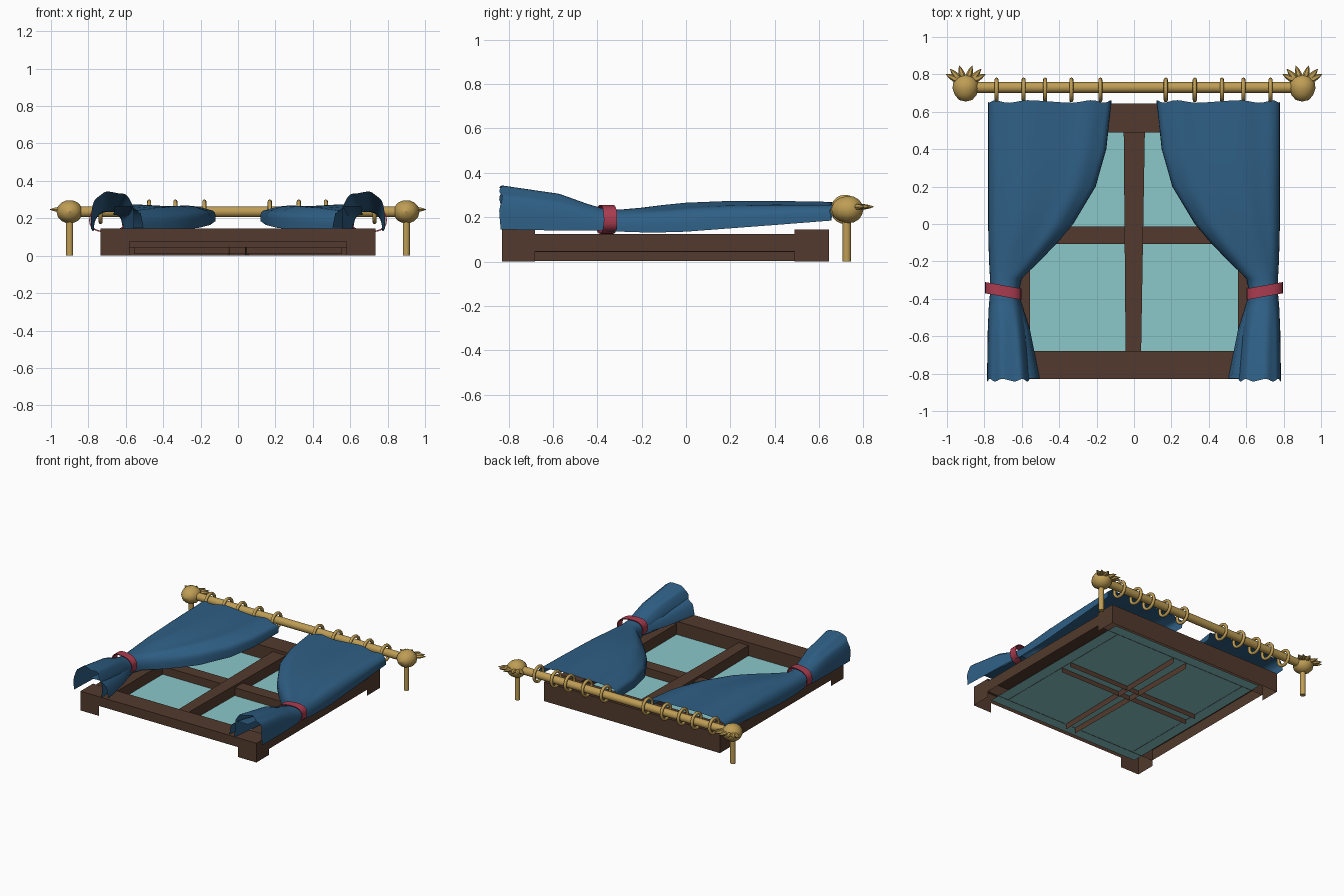
import bpy, bmesh, math
from mathutils import Vector, Matrix

if "Cube" in bpy.data.objects:
    bpy.data.objects.remove(bpy.data.objects["Cube"])


def mat(name, rgb):
    m = bpy.data.materials.new(name)
    m.diffuse_color = (*rgb, 1)
    m.use_nodes = True
    m.node_tree.nodes["Principled BSDF"].inputs["Base Color"].default_value = m.diffuse_color
    return m


BLUE = mat("curtain blue", (0.028, 0.115, 0.235))
BROWN = mat("dark wood", (0.085, 0.042, 0.026))
GOLD = mat("brass gold", (0.52, 0.34, 0.09))
RED = mat("tieback red", (0.40, 0.045, 0.08))
TEAL = mat("glass teal", (0.26, 0.58, 0.59))


def finish(name, bm, material, smooth=None):
    me = bpy.data.meshes.new(name)
    bm.to_mesh(me)
    bm.free()
    ob = bpy.data.objects.new(name, me)
    bpy.context.collection.objects.link(ob)
    me.materials.append(material)
    if smooth:
        bpy.ops.object.select_all(action='DESELECT')
        bpy.context.view_layer.objects.active = ob
        ob.select_set(True)
        bpy.ops.object.shade_smooth_by_angle(angle=math.radians(smooth))
    return ob


def quad(bm, pts, hint):
    f = bm.faces.new([bm.verts.new(p) for p in pts])
    f.normal_update()
    if f.normal.dot(Vector(hint)) < 0:
        f.normal_flip()


def wall_x(bm, x, y0, y1, z0, z1, d):
    quad(bm, [(x, y0, z0), (x, y1, z0), (x, y1, z1), (x, y0, z1)], (d, 0, 0))


def wall_y(bm, y, x0, x1, z0, z1, d):
    quad(bm, [(x0, y, z0), (x1, y, z0), (x1, y, z1), (x0, y, z1)], (0, d, 0))


def top(bm, x0, x1, y0, y1, z):
    quad(bm, [(x0, y0, z), (x1, y0, z), (x1, y1, z), (x0, y1, z)], (0, 0, 1))


def grid(bm, rows, closed=False, flip=False):
    vs = [[bm.verts.new(p) for p in r] for r in rows]
    n = len(vs[0])
    for a, b in zip(vs, vs[1:]):
        for i in range(n if closed else n - 1):
            j = (i + 1) % n
            q = [a[i], a[j], b[j], b[i]]
            bm.faces.new(q[::-1] if flip else q)


GZ = 0.045                      # glass height
W, Y0, Y1 = 0.735, -0.83, 0.645  # frame outline
IX, IY0, IY1 = 0.555, -0.68, 0.49

# window frame: hollow rails, open underneath, with corner feet
bm = bmesh.new()
top(bm, -W, W, IY1, Y1, 0.145)
wall_y(bm, Y1, -W, W, 0, 0.145, 1)
wall_y(bm, IY1, -W, W, GZ - 0.002, 0.145, -1)
top(bm, -W, W, Y0, IY0, 0.145)
wall_y(bm, Y0, -W, W, 0.075, 0.145, -1)
wall_y(bm, IY0, -W, W, GZ - 0.002, 0.145, 1)
for s in (-1, 1):
    top(bm, s * IX, s * W, IY0, IY1, 0.125)
    wall_x(bm, s * W, IY0, IY1, 0.045, 0.125, s)
    wall_x(bm, s * IX, IY0, IY1, GZ - 0.002, 0.125, -s)
    wall_x(bm, s * W, IY1, Y1, 0, 0.145, s)
    wall_x(bm, s * W, Y0, IY0, 0, 0.145, s)
    wall_y(bm, Y0, s * W, s * 0.58, 0, 0.075, -1)
finish("window_frame", bm, BROWN)

# glazing bars: channels poking through the glass
bm = bmesh.new()
quad(bm, [(-0.045, IY0, 0.122), (0.038, IY0, 0.122), (0.058, IY1, 0.122), (-0.055, IY1, 0.122)], (0, 0, 1))
for a, b, d in ((-0.045, -0.055, -1), (0.038, 0.058, 1)):
    quad(bm, [(a, IY0, 0.002), (b, IY1, 0.002), (b, IY1, 0.122), (a, IY0, 0.122)], (d, 0, 0))
top(bm, -IX, IX, -0.107, -0.013, 0.105)
wall_y(bm, -0.107, -IX, IX, 0.01, 0.105, -1)
wall_y(bm, -0.013, -IX, IX, 0.01, 0.105, 1)
finish("glazing_bars", bm, BROWN)

# glass
bm = bmesh.new()
top(bm, -0.64, 0.64, -0.76, 0.57, GZ)
finish("glass_pane", bm, TEAL)


# rod, posts, finials and rings
def cylinder(name, r, length, loc, axis, seg=16):
    bm = bmesh.new()
    rot = Matrix.Rotation(math.pi / 2, 4, 'Y') if axis == 'X' else Matrix()
    bmesh.ops.create_cone(bm, cap_ends=True, segments=seg, radius1=r, radius2=r,
                          depth=length, matrix=Matrix.Translation(loc) @ rot)
    finish(name, bm, GOLD, 40)


RY, RZ = 0.73, 0.235
cylinder("curtain_rod", 0.029, 1.72, (0, RY, RZ), 'X')
for s in (-1, 1):
    cylinder("rod_post", 0.019, 0.21, (s * 0.9, RY - 0.005, 0.105), 'Z')
    # bud shaped finial turned about the y axis
    bm = bmesh.new()
    prof = [(0.001, 0.655), (0.035, 0.663), (0.058, 0.69), (0.07, 0.725), (0.067, 0.755),
            (0.05, 0.78), (0.028, 0.793), (0.001, 0.8)]
    grid(bm, [[(s * 0.9 + r * math.cos(t * math.tau / 14), y, RZ + 0.9 * r * math.sin(t * math.tau / 14))
               for t in range(14)] for r, y in prof], closed=True)
    bmesh.ops.recalc_face_normals(bm, faces=bm.faces)
    finish("finial_bud", bm, GOLD, 40)
    # fan of pointed leaves
    bm = bmesh.new()
    for deg in (-72, -48, -18, 18, 48, 72):
        a = math.radians(deg)
        d = Vector((math.sin(a), math.cos(a), 0))
        n = Vector((math.cos(a), -math.sin(a), 0))
        base = Vector((s * 0.9 + 0.03 * math.sin(a), 0.765, RZ + 0.012))
        rows = []
        for t, w in ((0, 0.012), (0.035, 0.018), (0.06, 0.012), (0.082, 0.001)):
            c = base + d * t + Vector((0, 0.012 * (t / 0.08) ** 2 * abs(math.sin(a)), 0))
            rows.append([c + n * (w * math.cos(k * math.pi / 3)) + Vector((0, 0, w * 0.8 * math.sin(k * math.pi / 3)))
                         for k in range(6)])
        grid(bm, rows, closed=True)
    bmesh.ops.recalc_face_normals(bm, faces=bm.faces)
    finish("finial_leaves", bm, GOLD)

for x in (-0.735, -0.59, -0.475, -0.335, -0.18, 0.17, 0.325, 0.47, 0.585, 0.73):
    bpy.ops.mesh.primitive_torus_add(major_radius=0.055, minor_radius=0.011, major_segments=20,
                                     minor_segments=8, location=(x, 0.717, RZ),
                                     rotation=(0, math.pi / 2, 0))
    ring = bpy.context.object
    ring.name = "curtain_ring"
    ring.data.materials.append(GOLD)
    bpy.ops.object.shade_smooth_by_angle(angle=math.radians(50))

# curtain stations: y, inner x, outer x, low z, high z, squareness
ROWS = [(0.655, 0.12, 0.78, 0.185, 0.265, 0.35), (0.40, 0.148, 0.78, 0.165, 0.27, 0.4),
        (0.20, 0.205, 0.78, 0.15, 0.27, 0.45), (0.0, 0.325, 0.78, 0.135, 0.262, 0.5),
        (-0.1, 0.41, 0.778, 0.132, 0.252, 0.55), (-0.2, 0.505, 0.775, 0.132, 0.243, 0.6),
        (-0.29, 0.60, 0.77, 0.135, 0.235, 0.75), (-0.37, 0.618, 0.77, 0.14, 0.238, 0.8),
        (-0.45, 0.60, 0.777, 0.14, 0.262, 0.7), (-0.57, 0.58, 0.782, 0.14, 0.302, 0.6),
        (-0.835, 0.555, 0.786, 0.145, 0.34, 0.55)]
N = 28


def arch(y, xi, xo, zl, zh, p, s):
    cx, hw = (xi + xo) / 2, (xo - xi) / 2
    pts = []
    for i in range(N + 1):
        t = math.pi * i / N
        c, sn = math.cos(t), max(math.sin(t), 0)
        x = cx - hw * math.copysign(abs(c) ** (0.5 + p / 2), c)
        fold = 0.005 * math.sin(i * math.tau / 7) * sn if y > -0.2 or y < -0.5 else 0
        edge = 0.007 * math.sin(i * math.tau / 7) if abs(y) > 0.6 else 0
        pts.append((s * x, y + edge, zl + (zh - zl) * sn ** p + fold))
    return pts


for s in (-1, 1):
    bm = bmesh.new()
    grid(bm, [arch(*r, s) for r in ROWS], flip=(s > 0))
    finish("curtain", bm, BLUE, 60)

    # second, lower fold of the curtain tail
    bm = bmesh.new()
    grid(bm, [[(s * x, y, z) for x, z in pts] for y, pts in (
        (-0.39, ((0.612, 0.15), (0.62, 0.19), (0.64, 0.215), (0.67, 0.22))),
        (-0.57, ((0.555, 0.15), (0.565, 0.20), (0.60, 0.235), (0.66, 0.235))),
        (-0.825, ((0.505, 0.15), (0.52, 0.225), (0.57, 0.265), (0.66, 0.265))))], flip=(s > 0))
    finish("curtain_inner_fold", bm, BLUE, 60)

    # tieback band, slanted towards the window centre
    bm = bmesh.new()
    rows = []
    for off, dy in ((0, -0.028), (0.007, -0.03), (0.007, 0.03), (0, 0.028), (0, -0.028)):
        r = []
        for k in range(28):
            t = k * math.tau / 28
            c, sn = math.cos(t), math.sin(t)
            x = (0.09 + off) * math.copysign(abs(c) ** 0.8, c)
            z = (0.058 + off) * math.copysign(abs(sn) ** 0.8, sn)
            r.append((s * (0.699 + x), -0.358 + 0.18 * x + dy, 0.19 + z))
        rows.append(r)
    grid(bm, rows, closed=True)
    bmesh.ops.remove_doubles(bm, verts=bm.verts, dist=1e-5)
    bmesh.ops.recalc_face_normals(bm, faces=bm.faces)
    finish("tieback", bm, RED, 40)
